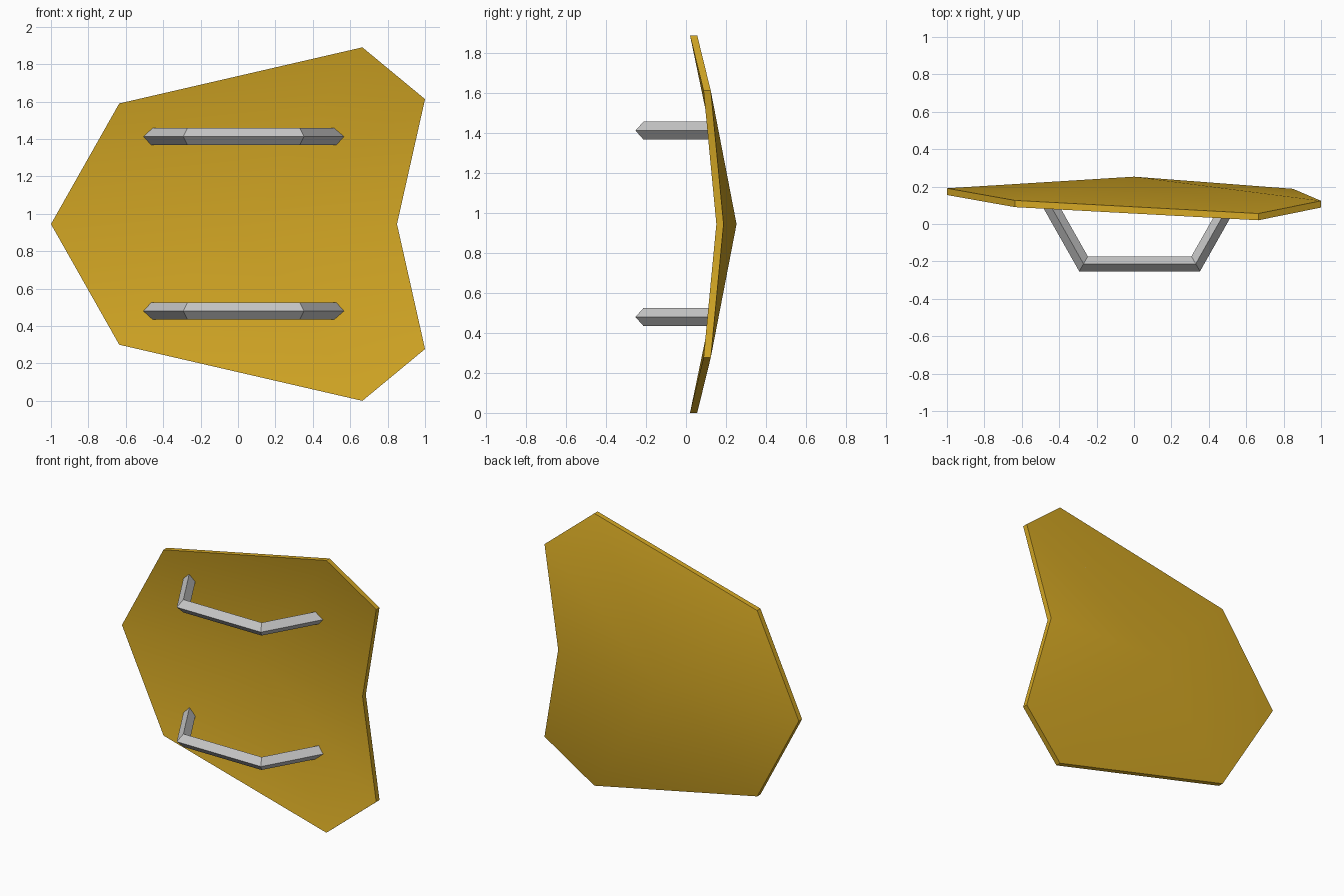
import bpy, bmesh, math

cube = bpy.data.objects.get("Cube")
if cube:
    bpy.data.objects.remove(cube, do_unlink=True)


def material(name, colour):
    m = bpy.data.materials.new(name)
    m.use_nodes = True
    m.diffuse_color = colour
    m.node_tree.nodes["Principled BSDF"].inputs["Base Color"].default_value = colour
    return m


gold = material("gold", (0.66, 0.39, 0.018, 1))
steel = material("light grey", (0.56, 0.56, 0.56, 1))
MID = 0.945  # height of the horizontal symmetry line


def finish(bm, name, mat):
    bmesh.ops.recalc_face_normals(bm, faces=bm.faces)
    mesh = bpy.data.meshes.new(name)
    bm.to_mesh(mesh)
    bm.free()
    mesh.materials.append(mat)
    obj = bpy.data.objects.new(name, mesh)
    bpy.context.collection.objects.link(obj)
    return obj


# Shield plate: upper rim as (x, front y, height above middle), mirrored below
upper = [(-0.635, 0.09, 0.645), (0.665, 0.02, 0.945), (1, 0.088, 0.668)]
rim = [(-1, 0.155, 0)] + upper + [(0.85, 0.152, 0)]
rim += [(x, y, -h) for x, y, h in reversed(upper)]
bm = bmesh.new()
layers = []
for offset in (0, 0.036):
    ring = [bm.verts.new((x, y + offset, MID + h)) for x, y, h in rim]
    hub = bm.verts.new((0, 0.217 + offset, MID))
    for i, v in enumerate(ring):
        bm.faces.new((hub, v, ring[(i + 1) % len(ring)]))
    layers.append(ring)
front, back = layers
for i in range(len(front)):
    j = (i + 1) % len(front)
    bm.faces.new((front[i], front[j], back[j], back[i]))
shield = finish(bm, "shield_plate", gold)
bpy.ops.object.select_all(action="DESELECT")
shield.select_set(True)
bpy.context.view_layer.objects.active = shield
bpy.ops.object.shade_smooth_by_angle(angle=math.radians(35))


# Bent handles: diamond section swept along a three-part path
def handle(name, z):
    bm = bmesh.new()
    cx, cy, end_y, r = 0.03, -0.213, 0.15, 0.045
    slope = math.tan(math.radians(29.5))
    rings = []
    for side, at_end in ((-1, True), (-1, False), (1, False), (1, True)):
        ring = []
        for out, dz in ((1, 0), (0, r), (-1, 0), (0, -r)):
            corner_x, corner_y = 0.3 + out * 0.023, cy - out * 0.04
            y = end_y if at_end else corner_y
            x = corner_x + (y - corner_y) * slope
            ring.append(bm.verts.new((cx + side * x, y, z + dz)))
        rings.append(ring)
    for a, b in zip(rings, rings[1:]):
        for i in range(4):
            j = (i + 1) % 4
            bm.faces.new((a[i], a[j], b[j], b[i]))
    bm.faces.new(rings[0])
    bm.faces.new(rings[-1])
    return finish(bm, name, steel)


handle("upper_handle", MID + 0.468)
handle("lower_handle", MID - 0.465)
